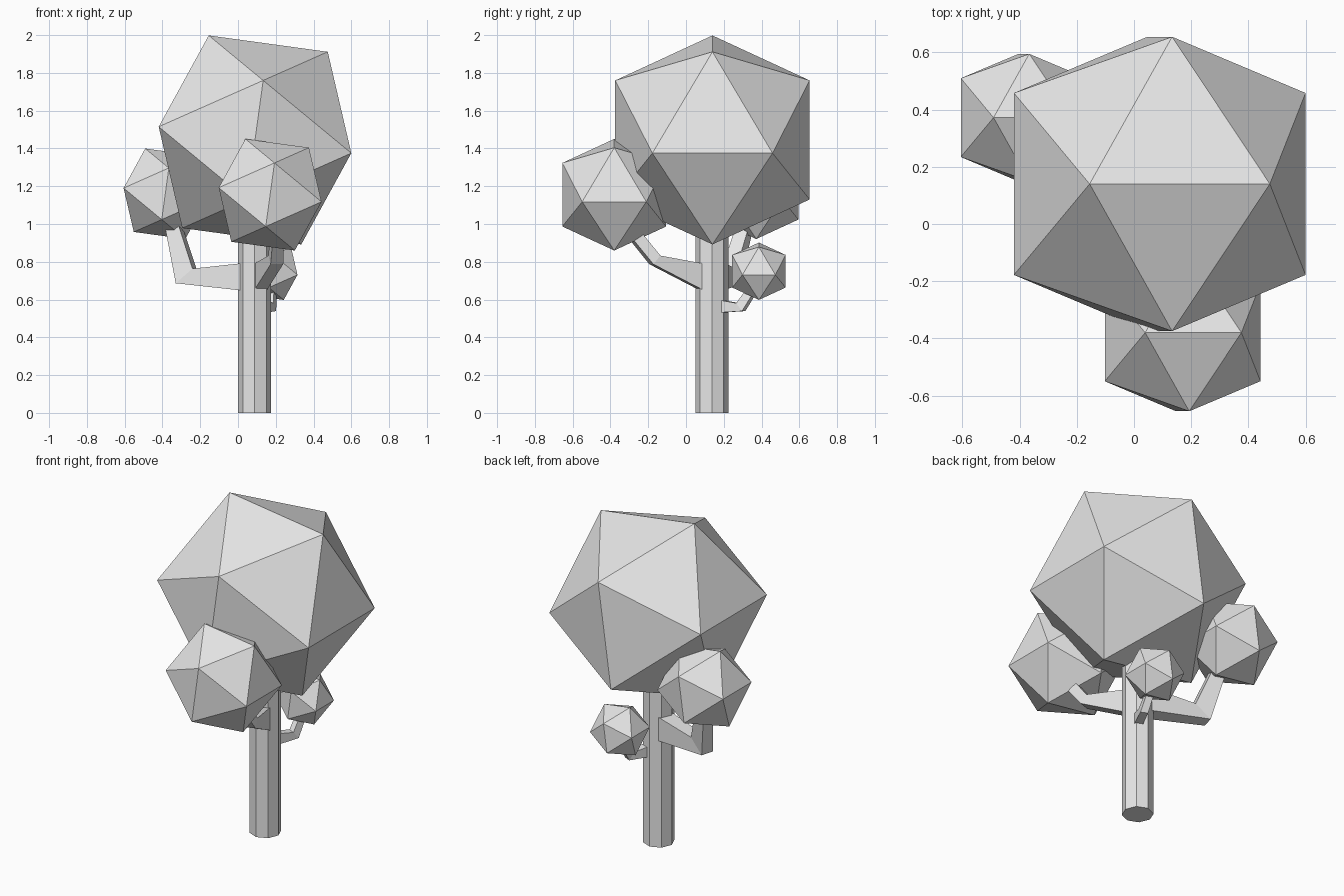
import bpy
import bmesh
import math
from mathutils import Vector

cube = bpy.data.objects.get("Cube")
if cube:
    bpy.data.objects.remove(cube, do_unlink=True)

grey = bpy.data.materials.new("light grey")
grey.use_nodes = True
grey.diffuse_color = (0.8, 0.8, 0.8, 1)
grey.node_tree.nodes["Principled BSDF"].inputs["Base Color"].default_value = grey.diffuse_color


def finish(obj, name):
    obj.name = name
    obj.data.name = name
    obj.data.materials.append(grey)


# Foliage: low-poly balls, all with the same lean
def foliage(name, centre, radius):
    bpy.ops.mesh.primitive_ico_sphere_add(
        subdivisions=1, radius=radius, location=centre,
        rotation=(0, math.radians(-23.9), 0))
    finish(bpy.context.object, name)


# Branches: square section swept through a root, an elbow and a tip
def branch(name, points, heights, widths):
    points = [Vector(p) for p in points]
    first = (points[1] - points[0]).normalized()
    last = (points[2] - points[1]).normalized()
    directions = [Vector((first.x, first.y, 0)), first * 0.5 + last, last]
    bm = bmesh.new()
    rings = []
    for p, d, h, w in zip(points, directions, heights, widths):
        side = Vector((first.y, -first.x, 0)).normalized()
        up = side.cross(d).normalized()
        rings.append([bm.verts.new(p + side * w * a + up * h * b)
                      for a, b in ((-1, -1), (1, -1), (1, 1), (-1, 1))])
    for lower, upper in zip(rings, rings[1:]):
        for i in range(4):
            j = (i + 1) % 4
            bm.faces.new((lower[i], lower[j], upper[j], upper[i]))
    bm.faces.new(rings[0])
    bm.faces.new(rings[-1])
    bmesh.ops.recalc_face_normals(bm, faces=bm.faces)
    mesh = bpy.data.meshes.new(name)
    bm.to_mesh(mesh)
    bm.free()
    obj = bpy.data.objects.new(name, mesh)
    bpy.context.collection.objects.link(obj)
    finish(obj, name)


# Trunk
bpy.ops.mesh.primitive_cylinder_add(vertices=8, radius=0.088, depth=1.1,
                                    location=(0.088, 0.137, 0.55))
finish(bpy.context.object, "trunk")

foliage("main_crown", (0.09, 0.14, 1.445), 0.605)
foliage("front_foliage", (0.17, -0.38, 1.155), 0.323)
foliage("right_foliage", (-0.385, 0.372, 1.16), 0.262)
foliage("back_foliage", (0.175, 0.386, 0.75), 0.166)

branch("right_branch", [(0.06, 0.15, 0.72), (-0.275, 0.24, 0.725), (-0.35, 0.32, 1.02)],
       (0.075, 0.06, 0.035), (0.05, 0.04, 0.035))
branch("front_branch", [(0.11, 0.11, 0.71), (0.2, -0.165, 0.81), (0.21, -0.31, 0.99)],
       (0.075, 0.03, 0.03), (0.035, 0.035, 0.03))
branch("back_branch", [(0.12, 0.17, 0.565), (0.175, 0.29, 0.56), (0.18, 0.37, 0.68)],
       (0.035, 0.027, 0.02), (0.025, 0.022, 0.02))
